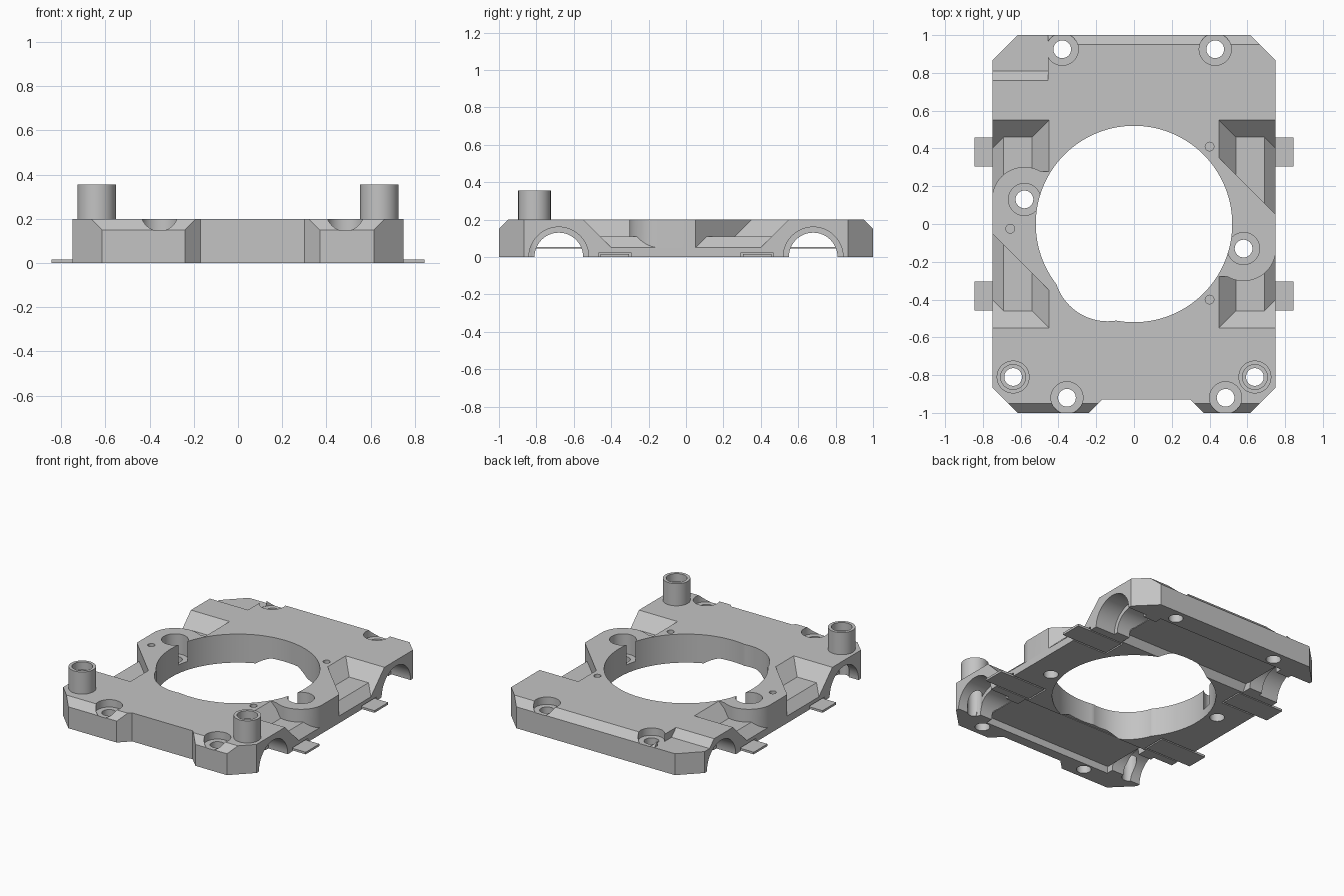
import bpy, bmesh, math
from mathutils import Matrix, Vector

cube = bpy.data.objects.get("Cube")
if cube:
    bpy.data.objects.remove(cube, do_unlink=True)

COLOR = (0.55, 0.55, 0.55, 1)
grey = bpy.data.materials.new("plain_grey")
grey.use_nodes = True
grey.diffuse_color = COLOR
grey.node_tree.nodes["Principled BSDF"].inputs["Base Color"].default_value = COLOR


def finish(name, bm):
    bmesh.ops.recalc_face_normals(bm, faces=bm.faces[:])
    mesh = bpy.data.meshes.new(name)
    bm.to_mesh(mesh)
    bm.free()
    mesh.materials.append(grey)
    obj = bpy.data.objects.new(name, mesh)
    bpy.context.collection.objects.link(obj)
    return obj


def prism(name, points, low, high, axis="z"):
    """Extrude a flat profile along z (points are x, y) or x (points are y, z)."""
    bm = bmesh.new()
    place = (lambda p: (p[0], p[1], low)) if axis == "z" else (lambda p: (low, p[0], p[1]))
    face = bm.faces.new([bm.verts.new(place(p)) for p in points])
    shift = Vector((0, 0, high - low)) if axis == "z" else Vector((high - low, 0, 0))
    new = bmesh.ops.extrude_face_region(bm, geom=[face])["geom"]
    bmesh.ops.translate(bm, vec=shift, verts=[g for g in new if isinstance(g, bmesh.types.BMVert)])
    return finish(name, bm)


def box(name, x0, x1, y0, y1, z0, z1):
    return prism(name, [(x0, y0), (x1, y0), (x1, y1), (x0, y1)], z0, z1)


def cylinder(name, a, b, radius, low, high, axis="z", sides=64):
    """Cylinder along z at (x, y) = (a, b), or along x at (y, z) = (a, b)."""
    bm = bmesh.new()
    mid = (low + high) / 2
    if axis == "z":
        m = Matrix.Translation((a, b, mid))
    else:
        m = Matrix.Translation((mid, a, b)) @ Matrix.Rotation(math.pi / 2, 4, "Y")
    bmesh.ops.create_cone(bm, cap_ends=True, segments=sides, radius1=radius,
                          radius2=radius, depth=high - low, matrix=m)
    return finish(name, bm)


def sloped_trough(name, profile, reach):
    """Closed x, z profile run along y, with both ends leaning outwards at 45 degrees."""
    bm = bmesh.new()
    front = [bm.verts.new((x, -reach - z, z)) for x, z in profile]
    back = [bm.verts.new((x, reach + z, z)) for x, z in profile]
    bm.faces.new(front)
    bm.faces.new(back)
    for i in range(len(profile)):
        bm.faces.new((front[i - 1], front[i], back[i], back[i - 1]))
    return finish(name, bm)


def combine(target, other, operation="DIFFERENCE"):
    mod = target.modifiers.new("combine", "BOOLEAN")
    mod.operation = operation
    mod.solver = "EXACT"
    mod.object = other
    bpy.context.view_layer.objects.active = target
    bpy.ops.object.modifier_apply(modifier=mod.name)
    bpy.data.objects.remove(other, do_unlink=True)


# Main plate with clipped corners
X, Y, TOP = 0.75, 1.0, 0.2
CX, CY = 0.615, 0.865
body = prism("carriage_body", [(-CX, -Y), (CX, -Y), (X, -CY), (X, CY),
                               (CX, Y), (-CX, Y), (-X, CY), (-X, -CY)], 0, TOP)

# Front notch, sloped front and back edges, lowered back corner
combine(body, prism("notch", [(-0.34, -1.1), (-0.17, -0.93), (0.3, -0.93), (0.47, -1.1)], -0.1, 0.4))
for s in (-1, 1):
    combine(body, prism("edge_slope", [(s * 0.85, 0.3), (s * 1.1, 0.05), (s * 1.1, 0.3)], -1, 1, "x"))
combine(body, prism("corner_step", [(0.66, 0.3), (0.81, 0.15), (1.1, 0.15), (1.1, 0.3)],
                    -0.9, -0.455, "x"))

# Side pockets, each interrupted by a rounded screw boss
BX, BY, BR = 0.58, -0.13, 0.172
arc = [(BX + BR * math.cos(t), BY + BR * math.sin(t))
       for t in [-math.radians(5 * i) for i in range(25)]]
boss_outline = [(0.3, 0.5), (0.9, -0.1), (0.9, BY)] + arc + [(0.3, arc[-1][1])]
trough = [(0.35, 0.3), (0.54, 0.11), (0.69, 0.11), (0.85, -0.05), (0.85, 0.3)]
for turn in (1, -1):
    pocket = sloped_trough("pocket", trough, 0.35)
    combine(pocket, prism("boss", boss_outline, -0.2, 0.5))
    pocket.data.transform(Matrix.Diagonal((turn, turn, 1, 1)))
    combine(body, pocket)

# Corner posts
for s in (-1, 1):
    combine(body, cylinder("post", s * 0.64, -0.81, 0.087, 0.17, 0.355), "UNION")

# Central opening with a gentle relief at one side
combine(body, cylinder("opening", 0, 0, 0.52, -0.1, 0.4, sides=128))
combine(body, cylinder("relief", -0.14, -0.23, 0.285, -0.1, 0.4, sides=96))

# Rod channels with wider mouths, and shallow recesses underneath
for s in (-1, 1):
    combine(body, cylinder("channel", s * 0.68, 0, 0.13, -1, 1, "x"))
    for low, high in ((-1, -0.6), (0.6, 1)):
        combine(body, cylinder("mouth", s * 0.68, 0, 0.16, low, high, "x"))
    combine(body, prism("recess", [(s * 0.45, -0.05), (s * 0.51, 0.05), (s * 0.86, 0.05),
                                   (s * 0.86, -0.05)], -0.5, 0.5, "x"))

# Counterbored holes: x, y, wide radius, depth level
screws = [(-0.38, 0.925, 0.085, 0.148), (0.43, 0.925, 0.085, 0.148),
          (-0.355, -0.92, 0.085, 0.148), (0.485, -0.92, 0.085, 0.148),
          (BX, BY, 0.085, 0.06), (-BX, -BY, 0.085, 0.06),
          (0.64, -0.81, 0.066, 0.3), (-0.64, -0.81, 0.066, 0.3)]
for x, y, wide, level in screws:
    combine(body, cylinder("counterbore", x, y, wide, level, 0.5, sides=48))
    combine(body, cylinder("through_hole", x, y, 0.047, -0.1, 0.5, sides=32))

# Small blind holes
for x, y in ((0.4, 0.41), (0.4, -0.4), (-0.655, -0.025)):
    combine(body, cylinder("pin_hole", x, y, 0.023, 0.1, 0.4, sides=24))

# Tabs sitting in slots under the sides
parts = [body]
for sx, side in ((-1, "right"), (1, "left")):
    for sy, end in ((-1, "front"), (1, "back")):
        x0, x1 = sorted((sx * 0.48, sx * 0.9))
        y0, y1 = sorted((sy * 0.295, sy * 0.465))
        combine(body, box("slot", x0, x1, y0, y1, -0.1, 0.025))
        x0, x1 = sorted((sx * 0.49, sx * 0.845))
        y0, y1 = sorted((sy * 0.305, sy * 0.457))
        parts.append(box(f"{end}_{side}_tab", x0, x1, y0, y1, 0, 0.015))

# Thin retaining plates closing the channels
for s, end in ((-1, "front"), (1, "back")):
    y0, y1 = sorted((s * 0.535, s * 0.85))
    parts.append(box(f"{end}_retaining_plate", -0.5, 0.5, y0, y1, 0.046, 0.053))

# Smooth curved walls, keep edges sharp
bpy.ops.object.select_all(action="DESELECT")
for part in parts:
    part.select_set(True)
bpy.context.view_layer.objects.active = body
bpy.ops.object.shade_smooth_by_angle(angle=math.radians(30))
